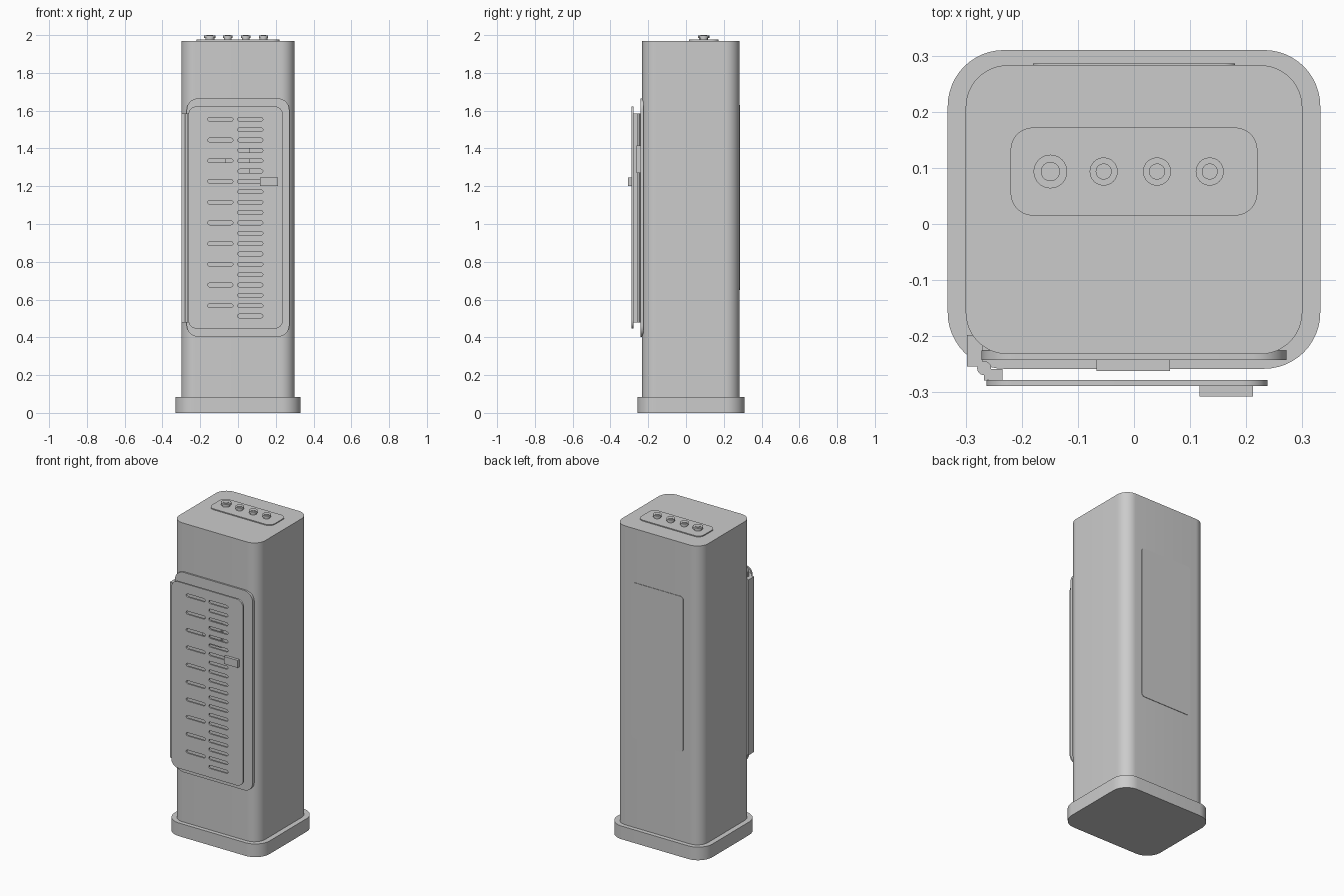
import bpy, bmesh, math
from mathutils import Matrix

if "Cube" in bpy.data.objects:
    bpy.data.objects.remove(bpy.data.objects["Cube"])


def outline(cx, cy, w, h, r, n=8):
    pts = []
    for k, (sx, sy) in enumerate([(1, 1), (-1, 1), (-1, -1), (1, -1)]):
        for i in range(n + 1):
            a = math.pi / 2 * (k + i / n)
            pts.append((cx + sx * (w / 2 - r) + r * math.cos(a),
                        cy + sy * (h / 2 - r) + r * math.sin(a)))
    return pts


def finish(ob):
    bpy.ops.object.select_all(action='DESELECT')
    ob.select_set(True)
    bpy.context.view_layer.objects.active = ob
    if ob.type == 'CURVE':
        bpy.ops.object.convert(target='MESH')
        ob = bpy.context.object
        bm = bmesh.new()
        bm.from_mesh(ob.data)
        bmesh.ops.remove_doubles(bm, verts=bm.verts, dist=1e-5)
        bmesh.ops.recalc_face_normals(bm, faces=bm.faces)
        bm.to_mesh(ob.data)
        bm.free()
    bpy.ops.object.shade_smooth_by_angle(angle=math.radians(30))


def slab(name, loops, lo, hi, upright=False):
    """Extruded outline with holes: along z, or along y when upright."""
    cu = bpy.data.curves.new(name, 'CURVE')
    cu.dimensions, cu.fill_mode, cu.extrude = '2D', 'BOTH', (hi - lo) / 2
    for pts in loops:
        sp = cu.splines.new('POLY')
        sp.points.add(len(pts) - 1)
        for p, (x, y) in zip(sp.points, pts):
            p.co = (x, y, 0, 1)
        sp.use_cyclic_u = True
    ob = bpy.data.objects.new(name, cu)
    bpy.context.collection.objects.link(ob)
    mid = (lo + hi) / 2
    if upright:
        ob.rotation_euler.x = math.pi / 2
        ob.location.y = mid
    else:
        ob.location.z = mid
    finish(ob)


def box(name, x0, x1, y0, y1, z0, z1):
    me = bpy.data.meshes.new(name)
    bm = bmesh.new()
    bmesh.ops.create_cube(bm, size=1, matrix=Matrix.Translation(
        ((x0 + x1) / 2, (y0 + y1) / 2, (z0 + z1) / 2)) @ Matrix.Diagonal((x1 - x0, y1 - y0, z1 - z0, 1)))
    bm.to_mesh(me)
    bm.free()
    bpy.context.collection.objects.link(bpy.data.objects.new(name, me))


def turned(name, x, y, rings, seg=32):
    """Stack of cylinders given as (radius, z0, z1)."""
    me = bpy.data.meshes.new(name)
    bm = bmesh.new()
    for r, z0, z1 in rings:
        bmesh.ops.create_cone(bm, cap_ends=True, segments=seg, radius1=r, radius2=r,
                              depth=z1 - z0, matrix=Matrix.Translation((x, y, (z0 + z1) / 2)))
    bm.to_mesh(me)
    bm.free()
    ob = bpy.data.objects.new(name, me)
    bpy.context.collection.objects.link(ob)
    finish(ob)


# Housing
slab("base", [outline(0, 0.026, 0.664, 0.568, 0.10, 12)], 0, 0.083)
slab("body", [outline(0, 0.0255, 0.60, 0.515, 0.075, 12)], 0.08, 1.97)
slab("back_panel", [outline(0, 1.14, 0.36, 0.98, 0.02)], 0.275, 0.286, True)

# Controls on top
slab("control_panel", [outline(0, 0.0935, 0.44, 0.157, 0.04)], 1.965, 1.976)
for i, (x, r) in enumerate([(-0.149, 0.03), (-0.054, 0.025), (0.041, 0.025), (0.135, 0.025)]):
    turned(f"knob_{i + 1}", x, 0.0935,
           [(r * 0.8, 1.974, 1.985), (r, 1.984, 1.997), (r * 0.57, 1.996, 2.0)])

# Front frame and latch plate
slab("front_frame", [outline(0, 1.034, 0.543, 1.262, 0.06)], -0.242, -0.225, True)
box("latch_plate", -0.067, 0.064, -0.262, -0.24, 1.27, 1.415)

# Slotted door: long-pitch column on the left, short-pitch column on the right
slots = [outline(-0.0935, 1.554 - 0.1096 * i, 0.133, 0.02, 0.0099, 5) for i in range(10)]
slots += [outline(0.065, 1.554 - 0.0548 * i, 0.133, 0.02, 0.0099, 5) for i in range(20)]
slab("door", [outline(-0.0125, 1.0345, 0.501, 1.177, 0.045)] + slots, -0.289, -0.278, True)
box("door_handle", 0.117, 0.212, -0.307, -0.288, 1.2, 1.247)

# Hinge
box("hinge_body_leaf", -0.298, -0.27, -0.254, -0.198, 0.478, 1.586)
box("hinge_door_leaf", -0.267, -0.234, -0.279, -0.258, 0.478, 1.586)
turned("hinge_pin", -0.267, -0.257, [(0.0125, 0.478, 1.586)], 24)
